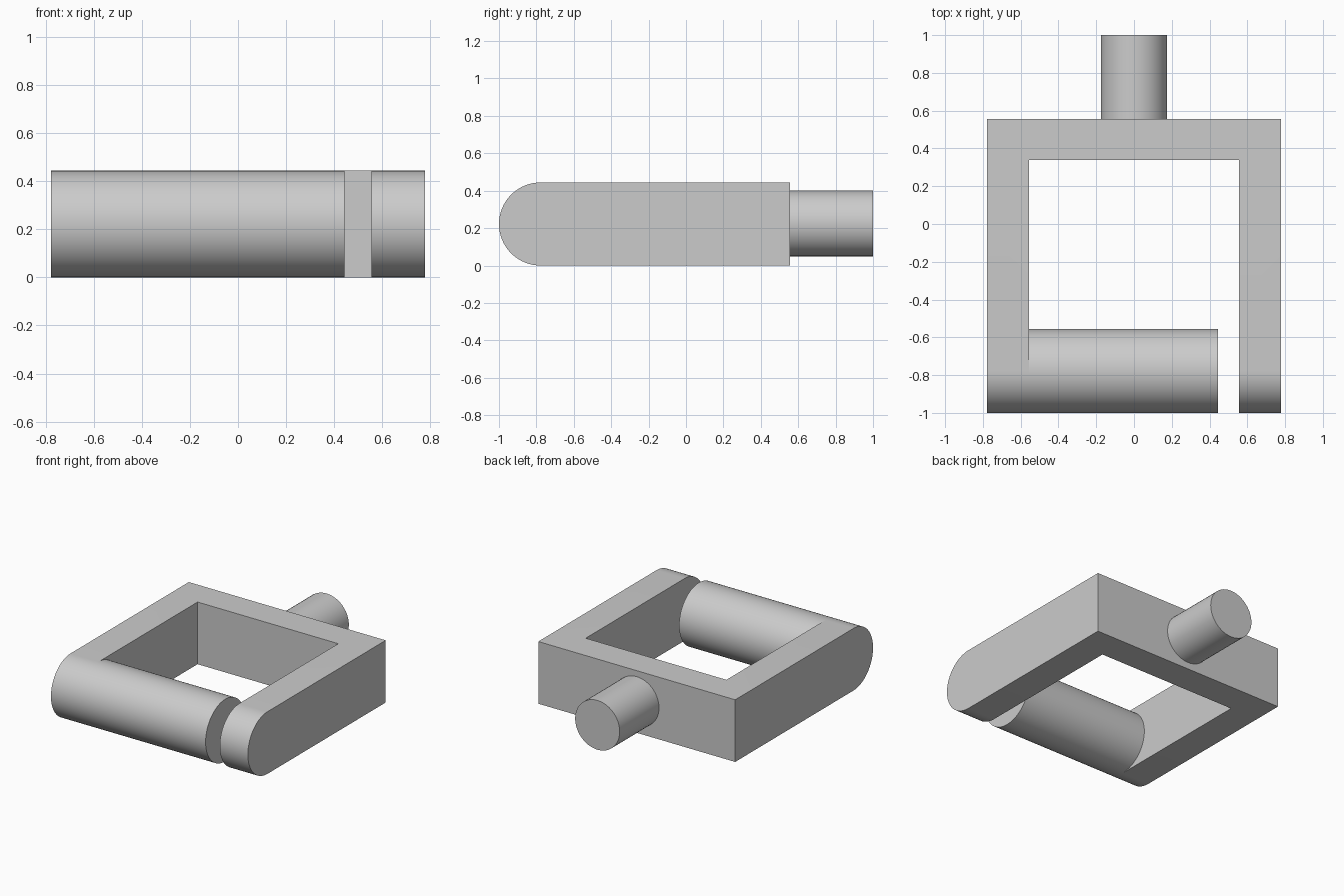
import bpy, bmesh, math
from mathutils import Matrix

cube = bpy.data.objects.get("Cube")
if cube:
    bpy.data.objects.remove(cube, do_unlink=True)

R = 0.222            # half thickness of the frame, radius of the roller
HALF_W = 0.778       # half width of the frame
INNER = 0.556        # half width of the opening
FRONT_Y = -0.778     # axis of the rounded front
BACK_Y = 0.556       # rear face of the frame
OPEN_Y = 0.338       # rear edge of the opening

grey = bpy.data.materials.new("grey metal")
grey.use_nodes = True
colour = (0.6, 0.6, 0.6, 1)
grey.diffuse_color = colour
grey.node_tree.nodes["Principled BSDF"].inputs["Base Color"].default_value = colour


def finish(name, bm):
    bmesh.ops.recalc_face_normals(bm, faces=bm.faces)
    mesh = bpy.data.meshes.new(name)
    bm.to_mesh(mesh)
    bm.free()
    mesh.materials.append(grey)
    obj = bpy.data.objects.new(name, mesh)
    bpy.context.collection.objects.link(obj)
    return obj


def activate(obj):
    bpy.ops.object.select_all(action='DESELECT')
    obj.select_set(True)
    bpy.context.view_layer.objects.active = obj


def smooth(obj):
    activate(obj)
    bpy.ops.object.shade_smooth_by_angle(angle=math.radians(30))


def extrude_x(name, profile, x0, x1):
    """Solid from a (y, z) outline swept from x0 to x1."""
    bm = bmesh.new()
    face = bm.faces.new([bm.verts.new((x0, y, z)) for y, z in profile])
    moved = bmesh.ops.extrude_face_region(bm, geom=[face], use_keep_orig=True)
    verts = [v for v in moved["geom"] if isinstance(v, bmesh.types.BMVert)]
    bmesh.ops.translate(bm, verts=verts, vec=(x1 - x0, 0, 0))
    return finish(name, bm)


def arc(start, end, steps):
    angles = [start + (end - start) * i / steps for i in range(steps + 1)]
    return [(FRONT_Y + R * math.cos(a), R + R * math.sin(a)) for a in angles]


# Frame: slab with a rounded front, opened between the two arms
outline = arc(math.pi / 2, math.pi * 1.5, 32) + [(BACK_Y, 0), (BACK_Y, 2 * R)]
frame = extrude_x("frame", outline, -HALF_W, HALF_W)
opening = extrude_x("opening_cutter",
                    [(-2, -1), (OPEN_Y, -1), (OPEN_Y, 1), (-2, 1)], -INNER, INNER)
cut = frame.modifiers.new("opening", 'BOOLEAN')
cut.operation = 'DIFFERENCE'
cut.solver = 'EXACT'
cut.object = opening
activate(frame)
bpy.ops.object.modifier_apply(modifier=cut.name)
bpy.data.objects.remove(opening, do_unlink=True)
smooth(frame)

# Roller: fixed to the right arm, stops short of the left arm
roller = extrude_x("roller", arc(0, math.tau, 64)[:-1], -INNER, 0.444)
bm = bmesh.new()
bm.from_mesh(roller.data)
hidden = [f for f in bm.faces if all(v.co.x < -INNER + 0.001 for v in f.verts)]
bmesh.ops.delete(bm, geom=hidden, context='FACES')
bm.to_mesh(roller.data)
bm.free()
smooth(roller)

# Pin: round stub on the middle of the rear face
bm = bmesh.new()
place = Matrix.Translation((0, (BACK_Y + 1) / 2, R + 0.003))
bmesh.ops.create_cone(bm, cap_ends=True, segments=48, radius1=0.176, radius2=0.176,
                      depth=1 - BACK_Y, matrix=place @ Matrix.Rotation(math.pi / 2, 4, 'X'))
smooth(finish("rear_pin", bm))
